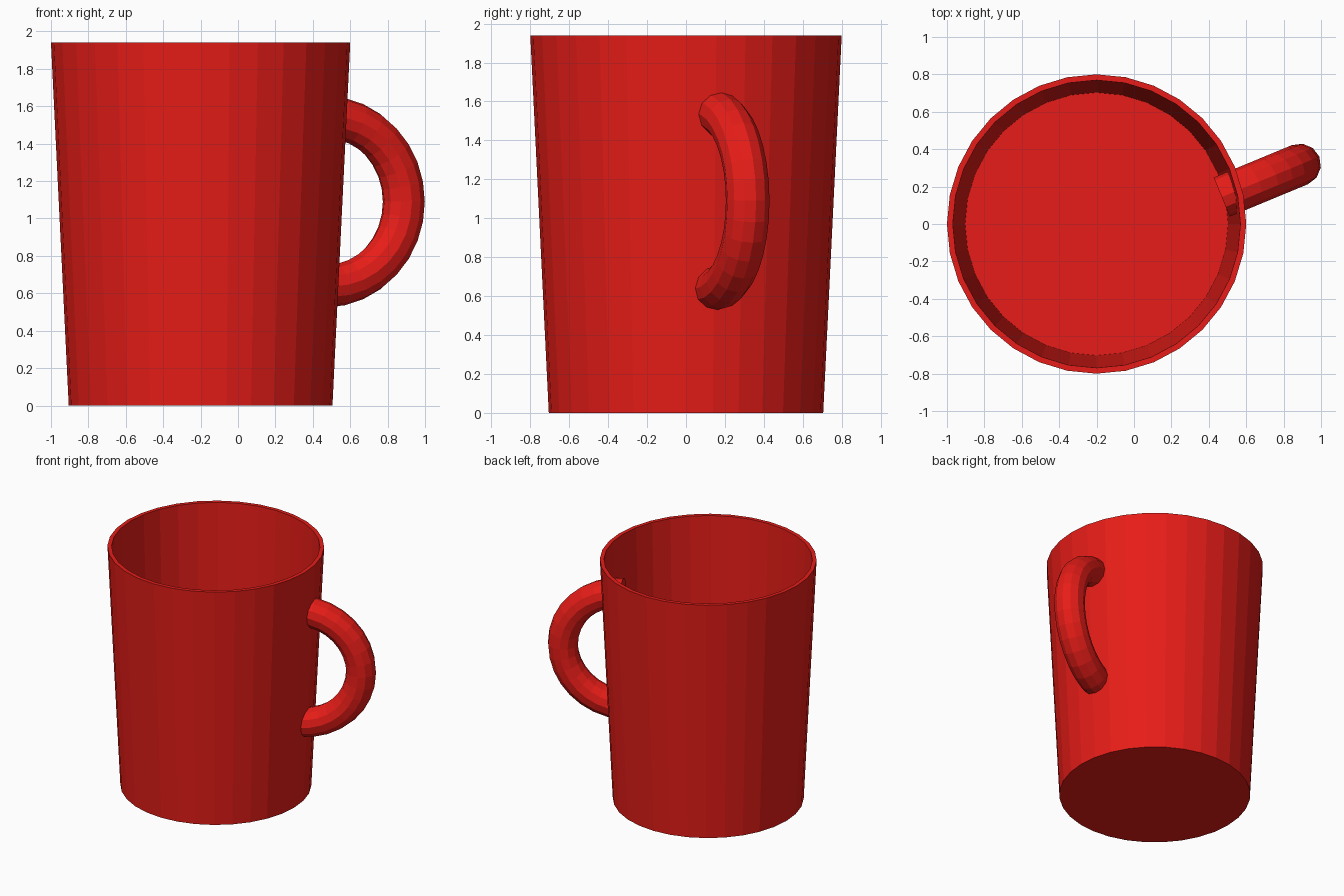
import bpy, bmesh
from math import pi, cos, sin, radians

if "Cube" in bpy.data.objects:
    bpy.data.objects.remove(bpy.data.objects["Cube"])

red = bpy.data.materials.new("red_glaze")
red.diffuse_color = (0.8, 0.012, 0.009, 1)
red.use_nodes = True
red.node_tree.nodes["Principled BSDF"].inputs["Base Color"].default_value = red.diffuse_color


def skin(name, rings):
    """Bridge a list of vertex rings and cap both ends."""
    bm = bmesh.new()
    loops = [[bm.verts.new(p) for p in ring] for ring in rings]
    n = len(loops[0])
    for a, b in zip(loops, loops[1:]):
        for i in range(n):
            j = (i + 1) % n
            bm.faces.new((a[i], a[j], b[j], b[i]))
    bm.faces.new(loops[0][::-1])
    bm.faces.new(loops[-1])
    bmesh.ops.recalc_face_normals(bm, faces=bm.faces[:])
    mesh = bpy.data.meshes.new(name)
    bm.to_mesh(mesh)
    bm.free()
    mesh.materials.append(red)
    obj = bpy.data.objects.new(name, mesh)
    bpy.context.collection.objects.link(obj)
    return obj


# Tapered cup: outer wall, rim, inner wall that thins out down to the floor
SIDES = 32
profile = [(0.705, 0), (0.80, 1.94), (0.769, 1.94), (0.703, 0.006)]
skin("cup", [[(-0.2 + r * cos(2 * pi * i / SIDES), r * sin(2 * pi * i / SIDES), z)
              for i in range(SIDES)] for r, z in profile])

# Handle: half ring whose ends poke through the wall, turned about z
MAJOR, MINOR, STEPS, TUBE = 0.452, 0.113, 16, 12
handle_rings = []
for s in range(STEPS + 1):
    a = -pi / 2 + pi * s / STEPS
    ring = []
    for k in range(TUBE):
        t = 2 * pi * k / TUBE
        d = MAJOR + MINOR * cos(t)
        ring.append((d * cos(a), MINOR * sin(t), d * sin(a)))
    handle_rings.append(ring)
handle = skin("handle", handle_rings)
handle.location = (0.469, 0.144, 1.09)
handle.rotation_euler.z = radians(22.5)
